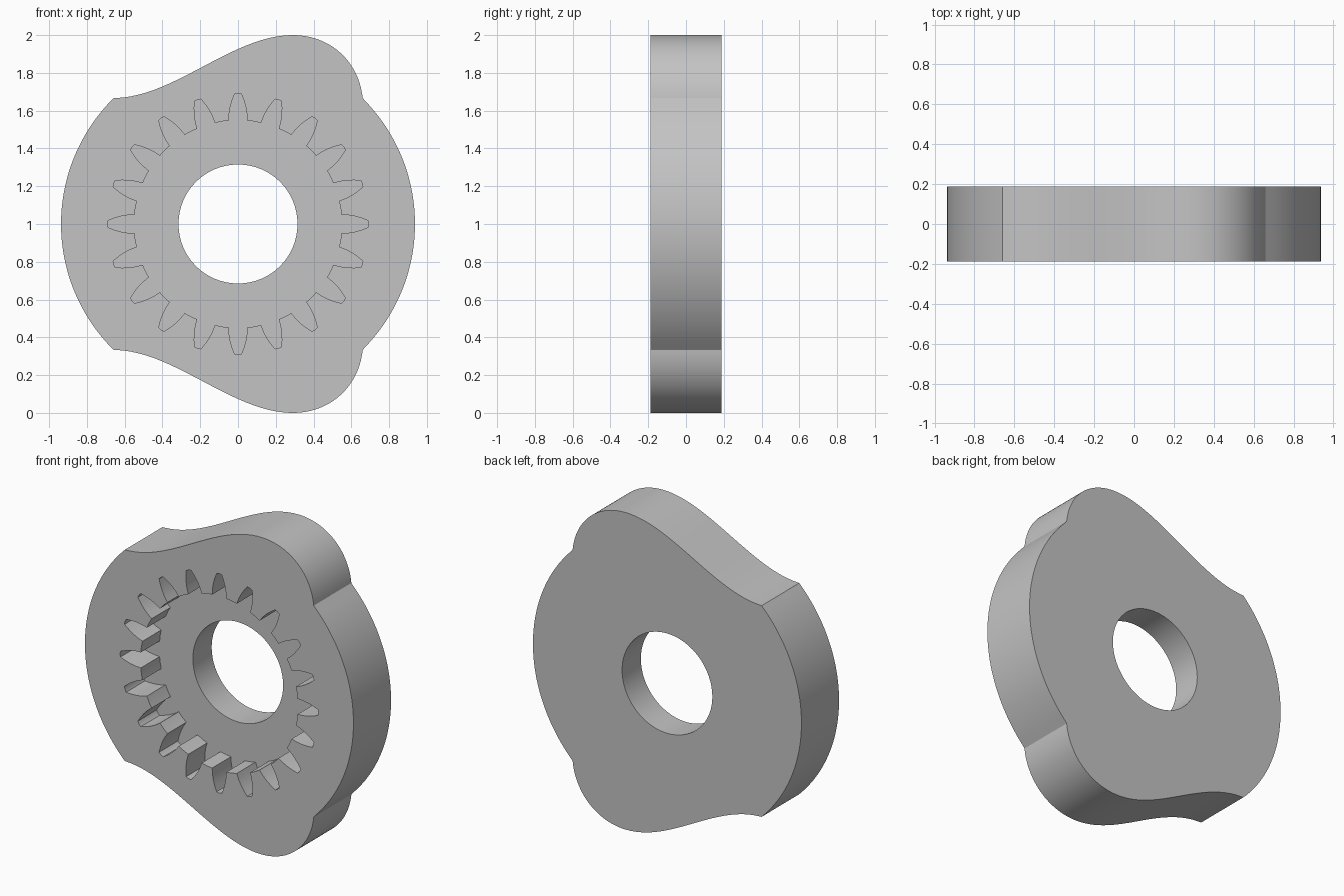
import bpy, bmesh
from math import sin, cos, pi, atan2, radians
from mathutils import Vector
from mathutils.geometry import interpolate_bezier

cube = bpy.data.objects.get("Cube")
if cube:
    bpy.data.objects.remove(cube, do_unlink=True)

HALF_DEPTH = 0.1875
CENTRE_Z = 1.0
RIM_RADIUS = 0.937
BORE_RADIUS = 0.315
TEETH = 20
LAND_RADIUS = 0.55

grey = bpy.data.materials.new("plain_grey")
grey.use_nodes = True
grey.diffuse_color = (0.55, 0.55, 0.55, 1)
grey.node_tree.nodes["Principled BSDF"].inputs["Base Color"].default_value = grey.diffuse_color


def prism(name, points, y0, y1):
    """Extrude a closed (x, z) profile, centred on the bore, along y."""
    bm = bmesh.new()
    face = bm.faces.new([bm.verts.new((x, y0, z + CENTRE_Z)) for x, z in points])
    result = bmesh.ops.extrude_face_region(bm, geom=[face])
    moved = [v for v in result["geom"] if isinstance(v, bmesh.types.BMVert)]
    bmesh.ops.translate(bm, verts=moved, vec=(0, y1 - y0, 0))
    bmesh.ops.recalc_face_normals(bm, faces=bm.faces)
    mesh = bpy.data.meshes.new(name)
    bm.to_mesh(mesh)
    bm.free()
    mesh.materials.append(grey)
    obj = bpy.data.objects.new(name, mesh)
    bpy.context.collection.objects.link(obj)
    return obj


def arc(radius, start, end, steps):
    angles = [start + (end - start) * i / steps for i in range(steps + 1)]
    return [(radius * cos(a), radius * sin(a)) for a in angles]


def bezier(a, b, c, d, steps=32):
    pts = interpolate_bezier(*[Vector((x, z, 0)) for x, z in (a, b, c, d)], steps)
    return [(p.x, p.y) for p in pts]


# Cam outline: side arc, rounded lobe, sweeping hollow, mirrored below
corner = (0.66, 0.667)
crest = (0.29, 1.0)
corner_angle = atan2(corner[1], corner[0])
right_arc = arc(RIM_RADIUS, 0, corner_angle, 24)[:-1]
lobe = bezier(corner, (0.64, 0.86), (0.49, 1.0), crest)[:-1]
hollow = bezier(crest, (-0.03, 1.0), (-0.34, 0.667), (-0.66, 0.667))[:-1]
left_arc = arc(RIM_RADIUS, pi - corner_angle, pi, 24)
upper = right_arc + lobe + hollow + left_arc
lower = [(x, -z) for x, z in reversed(upper[1:-1])]
plate = prism("cam_plate", upper + lower, -HALF_DEPTH, HALF_DEPTH)

# Internal gear pocket: one tooth space repeated round the centre
flank = [(0.547, 0.049), (0.585, 0.047), (0.62, 0.041), (0.655, 0.031), (0.689, 0.018)]
space = [(r, -w) for r, w in flank] + [(0.692, 0)] + [(r, w) for r, w in reversed(flank)]
gear = []
for i in range(TEETH):
    a = 2 * pi * i / TEETH
    gear += [(r * cos(a) - w * sin(a), r * sin(a) + w * cos(a)) for r, w in space]
    middle = a + pi / TEETH
    gear.append((LAND_RADIUS * cos(middle), LAND_RADIUS * sin(middle)))
pocket = prism("gear_pocket_cutter", gear, -2 * HALF_DEPTH, 0)

# Central bore
bore = prism("bore_cutter", arc(BORE_RADIUS, 0, 2 * pi, 96)[:-1], -2 * HALF_DEPTH, 2 * HALF_DEPTH)

# Cut the plate, then discard the cutters
bpy.ops.object.select_all(action="DESELECT")
plate.select_set(True)
bpy.context.view_layer.objects.active = plate
for cutter in (pocket, bore):
    cutter.hide_render = True
    mod = plate.modifiers.new(cutter.name, "BOOLEAN")
    mod.operation = "DIFFERENCE"
    mod.solver = "EXACT"
    mod.object = cutter
    bpy.ops.object.modifier_apply(modifier=mod.name)
    bpy.data.objects.remove(cutter, do_unlink=True)

bpy.ops.object.shade_smooth_by_angle(angle=radians(25))
